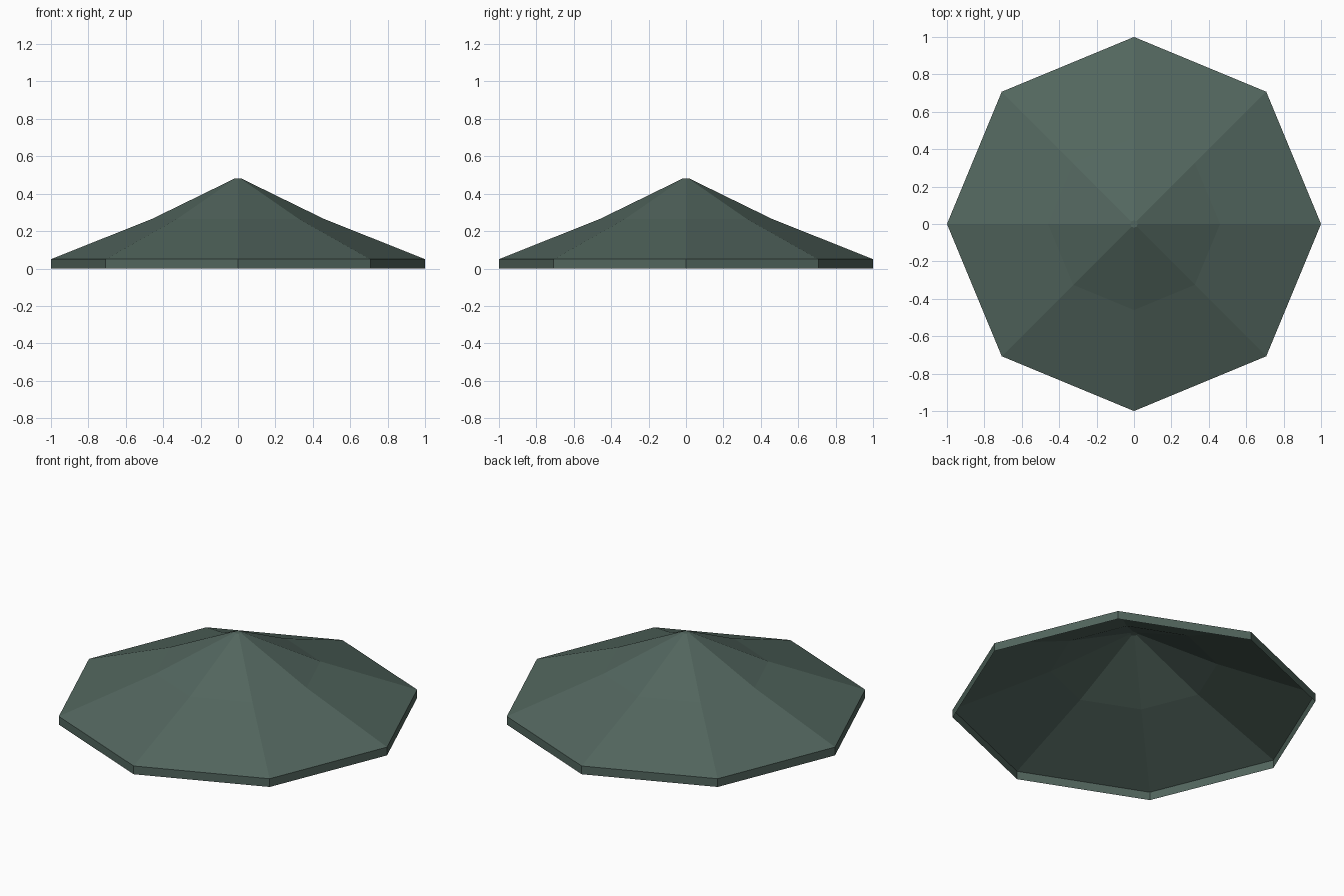
import bpy, bmesh, math

if "Cube" in bpy.data.objects:
    bpy.data.objects.remove(bpy.data.objects["Cube"])

SIDES = 8
# (radius, height) from the bottom of the rim to the small flat peak
PROFILE = [(1.0, 0.0), (1.0, 0.05), (0.46, 0.265), (0.02, 0.48)]

# Single slate green colour
green = bpy.data.materials.new("slate_green")
green.diffuse_color = (0.085, 0.133, 0.112, 1)
green.use_nodes = True
green.node_tree.nodes["Principled BSDF"].inputs["Base Color"].default_value = green.diffuse_color

# Octagonal canopy: open below, upright rim, two roof slopes
bm = bmesh.new()
rings = [[bm.verts.new((r * math.cos(i * math.tau / SIDES),
                        r * math.sin(i * math.tau / SIDES), z))
          for i in range(SIDES)] for r, z in PROFILE]
for low, high in zip(rings, rings[1:]):
    for i in range(SIDES):
        j = (i + 1) % SIDES
        bm.faces.new((low[i], low[j], high[j], high[i]))
bm.faces.new(rings[-1])  # flat peak

mesh = bpy.data.meshes.new("canopy")
bm.to_mesh(mesh)
bm.free()
mesh.materials.append(green)
canopy = bpy.data.objects.new("canopy", mesh)
bpy.context.collection.objects.link(canopy)
